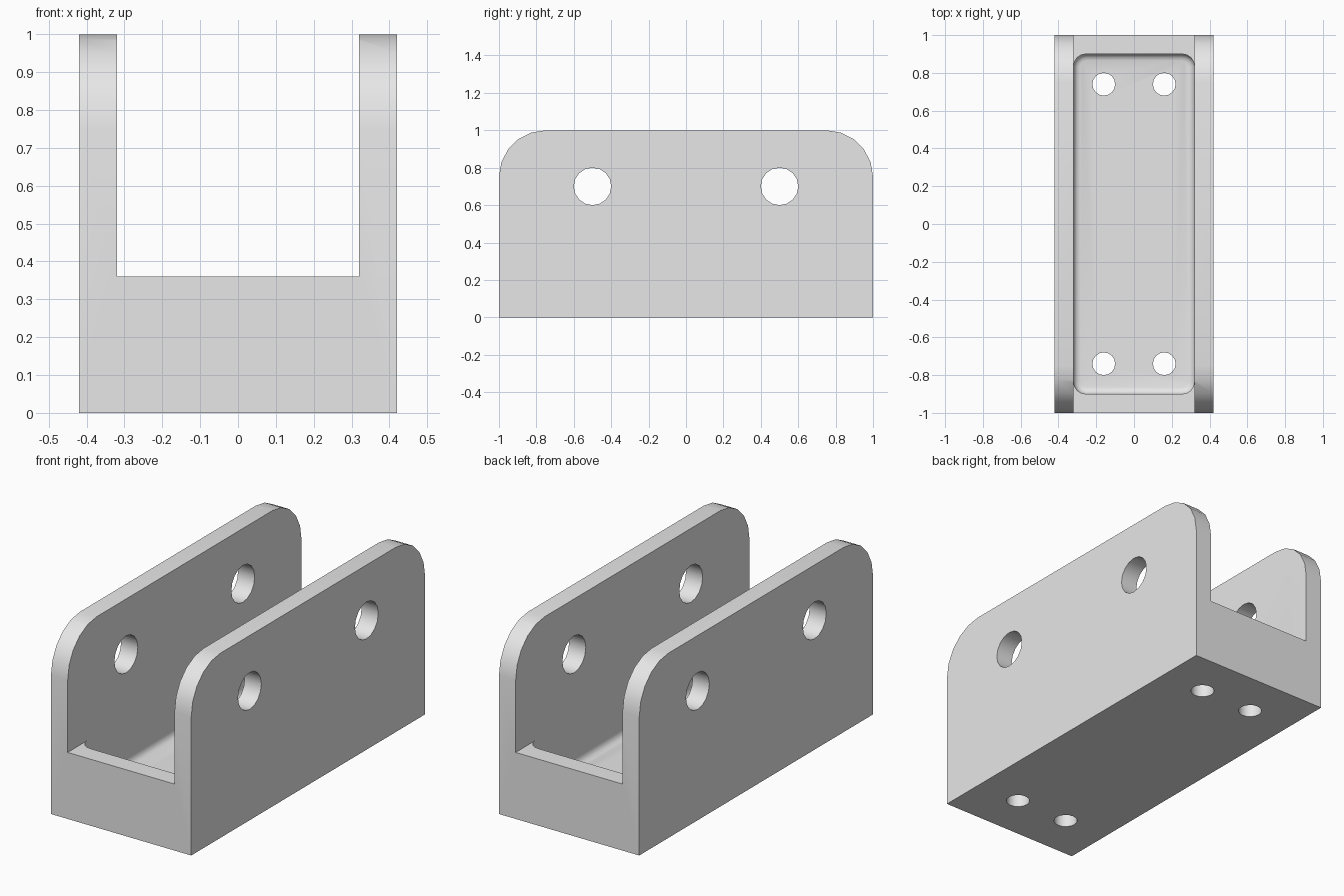
import bpy, bmesh, math
from mathutils import Matrix, Vector

default = bpy.data.objects.get("Cube")
if default:
    bpy.data.objects.remove(default, do_unlink=True)

grey = bpy.data.materials.new("light_grey")
grey.use_nodes = True
grey.diffuse_color = (0.8, 0.8, 0.8, 1)
grey.node_tree.nodes["Principled BSDF"].inputs["Base Color"].default_value = (0.8, 0.8, 0.8, 1)

HALF_W, HALF_L, HEIGHT = 0.42, 1.0, 1.0
INNER, RIM, FLOOR = 0.32, 0.36, 0.10


def make_object(name, bm):
    bmesh.ops.recalc_face_normals(bm, faces=bm.faces)
    mesh = bpy.data.meshes.new(name)
    bm.to_mesh(mesh)
    bm.free()
    mesh.materials.append(grey)
    obj = bpy.data.objects.new(name, mesh)
    bpy.context.collection.objects.link(obj)
    return obj


def box(lo, hi):
    bm = bmesh.new()
    lo, hi = Vector(lo), Vector(hi)
    size = Matrix.Diagonal((*(hi - lo), 1))
    bmesh.ops.create_cube(bm, size=1, matrix=Matrix.Translation((lo + hi) / 2) @ size)
    return bm


def bevel(bm, edges, radius, segments):
    bmesh.ops.bevel(bm, geom=edges, offset=radius, offset_type='OFFSET',
                    segments=segments, profile=0.5, affect='EDGES', clamp_overlap=True)


def cylinder(radius, depth, matrix):
    bm = bmesh.new()
    bmesh.ops.create_cone(bm, cap_ends=True, segments=16, radius1=radius,
                          radius2=radius, depth=depth, matrix=matrix)
    return bm


# Solid block with the upper end corners rounded
bm = box((-HALF_W, -HALF_L, 0), (HALF_W, HALF_L, HEIGHT))
top_ends = [e for e in bm.edges if all(v.co.z > 0.9 for v in e.verts)
            and abs(e.verts[0].co.y - e.verts[1].co.y) < 0.01]
bevel(bm, top_ends, 0.25, 5)
bracket = make_object("channel_bracket", bm)

# Floor pocket with rounded corners and a filleted bottom
bm = box((-INNER, -0.9, FLOOR), (INNER, 0.9, 1.5))
bevel(bm, [e for e in bm.edges if abs(e.verts[0].co.z - e.verts[1].co.z) > 0.5], 0.065, 4)
bevel(bm, [e for e in bm.edges if all(v.co.z < FLOOR + 0.01 for v in e.verts)], 0.035, 3)
cutters = [make_object("pocket_cutter", bm)]

# Open channel between the side walls
cutters.append(make_object("channel_cutter", box((-INNER, -1.2, RIM), (INNER, 1.2, 1.5))))

# Pin holes through both walls, and mounting holes through the floor
for y in (-0.5, 0.5):
    turn = Matrix.Translation((0, y, 0.7)) @ Matrix.Rotation(math.pi / 2, 4, 'Y')
    cutters.append(make_object("pin_hole_cutter", cylinder(0.1, 1.2, turn)))
for x in (-0.16, 0.16):
    for y in (-0.74, 0.74):
        place = Matrix.Translation((x, y, 0))
        cutters.append(make_object("mount_hole_cutter", cylinder(0.06, 0.5, place)))

# Cut everything out of the block
bpy.ops.object.select_all(action='DESELECT')
bpy.context.view_layer.objects.active = bracket
bracket.select_set(True)
for cutter in cutters:
    cutter.hide_render = True
    mod = bracket.modifiers.new("cut", 'BOOLEAN')
    mod.operation, mod.solver, mod.object = 'DIFFERENCE', 'EXACT', cutter
    bpy.ops.object.modifier_apply(modifier=mod.name)
    bpy.data.objects.remove(cutter, do_unlink=True)

bpy.ops.object.shade_smooth_by_angle(angle=math.radians(32))
